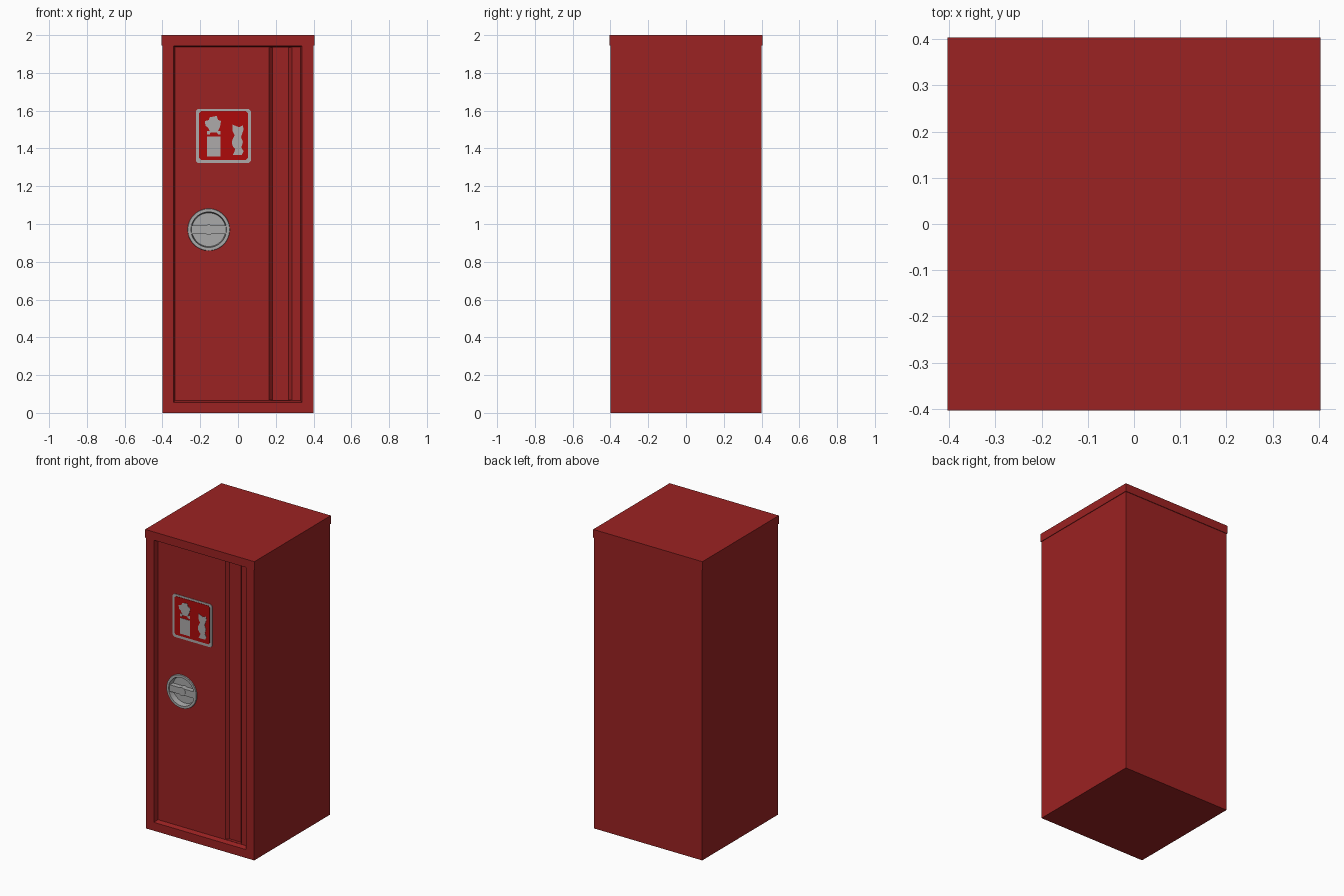
import bpy, bmesh, math

if "Cube" in bpy.data.objects:
    bpy.data.objects.remove(bpy.data.objects["Cube"])


def material(name, rgb):
    m = bpy.data.materials.new(name)
    m.diffuse_color = (*rgb, 1)
    m.use_nodes = True
    m.node_tree.nodes["Principled BSDF"].inputs["Base Color"].default_value = m.diffuse_color
    return m


RED = material("cabinet red", (0.33, 0.016, 0.016))
SIGN_RED = material("sign red", (0.42, 0.003, 0.003))
WHITE = material("sign white", (0.42, 0.40, 0.40))
STEEL = material("handle grey", (0.40, 0.40, 0.40))


def finish(name, bm, mat):
    bmesh.ops.recalc_face_normals(bm, faces=bm.faces)
    me = bpy.data.meshes.new(name)
    bm.to_mesh(me)
    bm.free()
    me.materials.append(mat)
    ob = bpy.data.objects.new(name, me)
    bpy.context.collection.objects.link(ob)
    return ob


def loft(name, ring_a, ring_b, mat):
    """Closed solid between two matching rings of 3D points."""
    bm = bmesh.new()
    a = [bm.verts.new(p) for p in ring_a]
    b = [bm.verts.new(p) for p in ring_b]
    bm.faces.new(a)
    bm.faces.new(b[::-1])
    n = len(a)
    for i in range(n):
        j = (i + 1) % n
        bm.faces.new((a[i], a[j], b[j], b[i]))
    return finish(name, bm, mat)


def plate(name, pts, y0, y1, mat):
    """Outline in x, z pushed from y0 to y1."""
    return loft(name, [(x, y0, z) for x, z in pts], [(x, y1, z) for x, z in pts], mat)


def rect(x0, x1, z0, z1, c=0.0):
    if c == 0:
        return [(x0, z0), (x1, z0), (x1, z1), (x0, z1)]
    return [(x0 + c, z0), (x1 - c, z0), (x1, z0 + c), (x1, z1 - c),
            (x1 - c, z1), (x0 + c, z1), (x0, z1 - c), (x0, z0 + c)]


def circle(cx, cz, r, n=48):
    return [(cx + r * math.cos(2 * math.pi * i / n), cz + r * math.sin(2 * math.pi * i / n))
            for i in range(n)]


def cut(target, cutter):
    mod = target.modifiers.new("cut", 'BOOLEAN')
    mod.operation, mod.solver, mod.object = 'DIFFERENCE', 'EXACT', cutter
    bpy.context.view_layer.objects.active = target
    bpy.ops.object.modifier_apply(modifier=mod.name)
    bpy.data.objects.remove(cutter)


DOOR = -0.37          # door surface, set back from the frame
HX, HZ = -0.155, 0.97  # handle centre

# cabinet body and overhanging lid
body = plate("cabinet_body", rect(-0.4, 0.4, 0, 1.945), -0.4, 0.4, RED)
plate("lid", rect(-0.404, 0.404, 1.945, 2.0), -0.404, 0.404, RED)

# door recess with slightly sloped edges
outer, inner = rect(-0.342, 0.339, 0.056, 1.943), rect(-0.333, 0.330, 0.065, 1.937)
ring = [(x, -0.4, z) for x, z in outer]
front = [(x * 1.0, -0.4001, z) for x, z in outer]
cut(body, loft("recess_cutter", front, [(x, DOOR, z) for x, z in inner], RED))

# vertical grip groove along the door
groove = [(0.162, DOOR - 0.004), (0.165, DOOR), (0.182, DOOR + 0.02),
          (0.268, DOOR + 0.02), (0.285, DOOR), (0.288, DOOR - 0.004)]
cut(body, loft("groove_cutter", [(x, y, 0.067) for x, y in groove],
               [(x, y, 1.935) for x, y in groove], RED))

# round hole for the handle dish
cut(body, plate("handle_cutter", circle(HX, HZ, 0.1), DOOR - 0.01, DOOR + 0.05, RED))

# handle dish: a turned profile of radius and y
bm = bmesh.new()
profile = [(0.112, DOOR + 0.001), (0.110, DOOR - 0.007), (0.094, DOOR - 0.007),
           (0.089, DOOR + 0.03)]
rings = [[bm.verts.new((x, y, z)) for x, z in circle(HX, HZ, r)] for r, y in profile]
for a, b in zip(rings, rings[1:]):
    for i in range(48):
        j = (i + 1) % 48
        bm.faces.new((a[i], a[j], b[j], b[i]))
bm.faces.new(rings[-1])
dish = finish("handle_dish", bm, STEEL)
# open shell: make sure the floor faces the front
if max(dish.data.polygons, key=lambda p: p.area).normal.y > 0:
    dish.data.flip_normals()

# grip bar and lock barrel
plate("handle_bar", rect(HX - 0.091, HX + 0.091, HZ - 0.022, HZ + 0.022),
      DOOR - 0.003, DOOR + 0.03, STEEL)
lock = plate("lock_barrel", circle(HX, HZ, 0.027, 24), DOOR - 0.004, DOOR + 0.03, STEEL)
for ob in (dish, lock):
    bpy.ops.object.select_all(action='DESELECT')
    ob.select_set(True)
    bpy.context.view_layer.objects.active = ob
    bpy.ops.object.shade_smooth_by_angle(angle=math.radians(30))

# safety sign: white border, red field
plate("sign_border", rect(-0.223, 0.069, 1.322, 1.610, 0.012), DOOR - 0.003, DOOR, WHITE)
plate("sign_field", rect(-0.207, 0.053, 1.340, 1.597, 0.010), DOOR - 0.005, DOOR, SIGN_RED)

# extinguisher and flame pictograms
icons = {
    "extinguisher_tank": rect(-0.164, -0.092, 1.357, 1.462),
    "extinguisher_shoulder": [(-0.164, 1.474), (-0.15, 1.474), (-0.145, 1.485), (-0.111, 1.485),
                              (-0.106, 1.474), (-0.092, 1.474), (-0.092, 1.492), (-0.164, 1.492)],
    "extinguisher_head": [(-0.150, 1.492), (-0.106, 1.492), (-0.095, 1.515), (-0.090, 1.545),
                          (-0.106, 1.552), (-0.112, 1.572), (-0.150, 1.565), (-0.155, 1.550),
                          (-0.176, 1.545), (-0.172, 1.520), (-0.160, 1.512)],
    "flame": [(-0.028, 1.365), (0.020, 1.365), (0.030, 1.385), (0.018, 1.405), (0.026, 1.435),
              (0.016, 1.460), (0.030, 1.500), (0.026, 1.522), (0.006, 1.512), (-0.028, 1.526),
              (-0.030, 1.495), (-0.018, 1.470), (-0.032, 1.440), (-0.030, 1.415),
              (-0.014, 1.395)],
}
for name, pts in icons.items():
    plate(name, pts, DOOR - 0.007, DOOR, WHITE)
